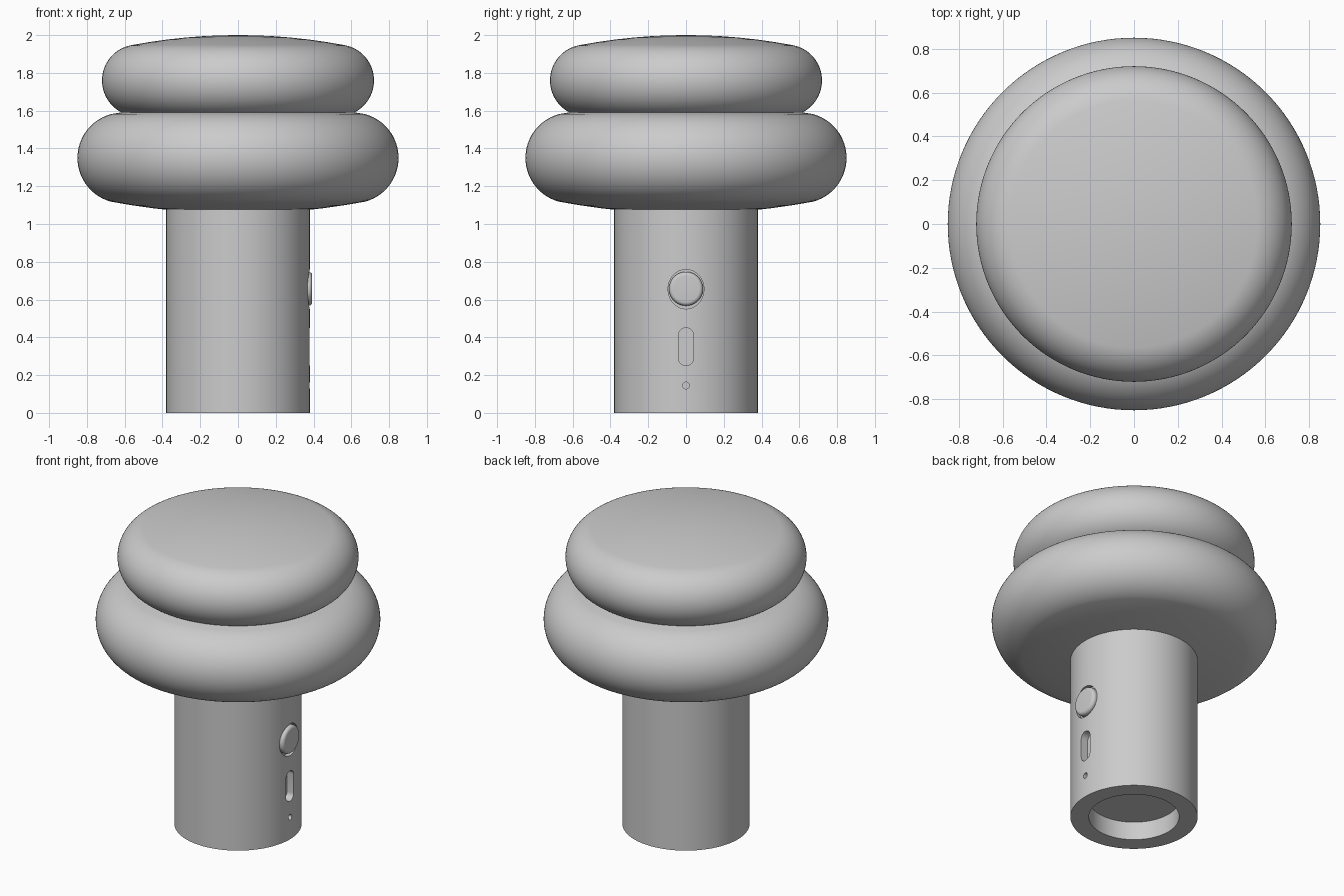
import bpy, bmesh, math
from mathutils import Matrix

if "Cube" in bpy.data.objects:
    bpy.data.objects.remove(bpy.data.objects["Cube"])


def finish(ob, angle=30):
    bpy.ops.object.select_all(action='DESELECT')
    ob.select_set(True)
    bpy.context.view_layer.objects.active = ob
    bpy.ops.object.shade_smooth_by_angle(angle=math.radians(angle))


def to_object(name, bm):
    bmesh.ops.recalc_face_normals(bm, faces=bm.faces)
    me = bpy.data.meshes.new(name)
    bm.to_mesh(me)
    bm.free()
    ob = bpy.data.objects.new(name, me)
    bpy.context.collection.objects.link(ob)
    return ob


def revolve(name, profile, steps=128):
    """Spin an (r, z) profile that starts and ends on the z axis."""
    bm = bmesh.new()
    vs = [bm.verts.new((r, 0, z)) for r, z in profile]
    es = [bm.edges.new(p) for p in zip(vs, vs[1:])]
    bmesh.ops.spin(bm, geom=vs + es, cent=(0, 0, 0), axis=(0, 0, 1),
                   angle=2 * math.pi, steps=steps)
    bmesh.ops.remove_doubles(bm, verts=bm.verts, dist=1e-4)
    return to_object(name, bm)


def cushion(name, rc, zc, r, end, cap):
    """Round-edged disc: circular rim arc closed by shallow domes."""
    a = math.radians(end)
    re, ze = rc + r * math.cos(a), r * math.sin(a)
    half = [(rc + r * math.cos(a * i / 20), r * math.sin(a * i / 20)) for i in range(21)]
    half += [(re * (1 - i / 6), ze + cap * (1 - (1 - i / 6) ** 2)) for i in range(1, 7)]
    prof = [(x, zc - z) for x, z in reversed(half)] + [(x, zc + z) for x, z in half[1:]]
    finish(revolve(name, prof))


def cut(body, outline, x0, x1=0.5):
    """Sink a (y, z) outline into the body along x."""
    bm = bmesh.new()
    f = bm.faces.new([bm.verts.new((x0, y, z)) for y, z in outline])
    ext = bmesh.ops.extrude_face_region(bm, geom=[f])['geom']
    bmesh.ops.translate(bm, vec=(x1 - x0, 0, 0),
                        verts=[v for v in ext if isinstance(v, bmesh.types.BMVert)])
    cutter = to_object("cutter", bm)
    cutter.hide_render = True
    m = body.modifiers.new("cut", 'BOOLEAN')
    m.operation, m.solver, m.object = 'DIFFERENCE', 'EXACT', cutter
    bpy.context.view_layer.objects.active = body
    bpy.ops.object.modifier_apply(modifier=m.name)
    bpy.data.objects.remove(cutter)


def oval(ry, rz, z, stretch=0.0, n=48):
    pts = []
    for i in range(n):
        t = 2 * math.pi * (i + 0.5) / n
        pts.append((ry * math.cos(t), z + rz * math.sin(t) + math.copysign(stretch, math.sin(t))))
    return pts


# handle with recessed base
handle = revolve("handle", [(0, 0.12), (0.27, 0.12), (0.27, 0), (0.38, 0), (0.38, 1.1), (0, 1.1)])
# button seat, charging slot and pinhole
cut(handle, oval(0.095, 0.104, 0.655), 0.35)
cut(handle, oval(0.04, 0.04, 0.35, 0.06), 0.33)
cut(handle, oval(0.018, 0.018, 0.145, n=24), 0.345)
finish(handle)

# round button facing +x
bev = [(0.07 + 0.02 * math.cos(t), 0.373 + 0.02 * math.sin(t))
       for t in [math.pi / 2 * i / 6 for i in range(7)]]
button = revolve("button", [(0, 0.345), (0.09, 0.345)] + bev + [(0, 0.393)], 64)
button.data.transform(Matrix.Translation((0, 0, 0.657)) @ Matrix.Rotation(math.pi / 2, 4, 'Y'))
finish(button)

# two stacked head cushions
cushion("lower_cushion", 0.61, 1.35, 0.24, 75, 0.063)
cushion("upper_cushion", 0.53, 1.76, 0.19, 80, 0.053)
